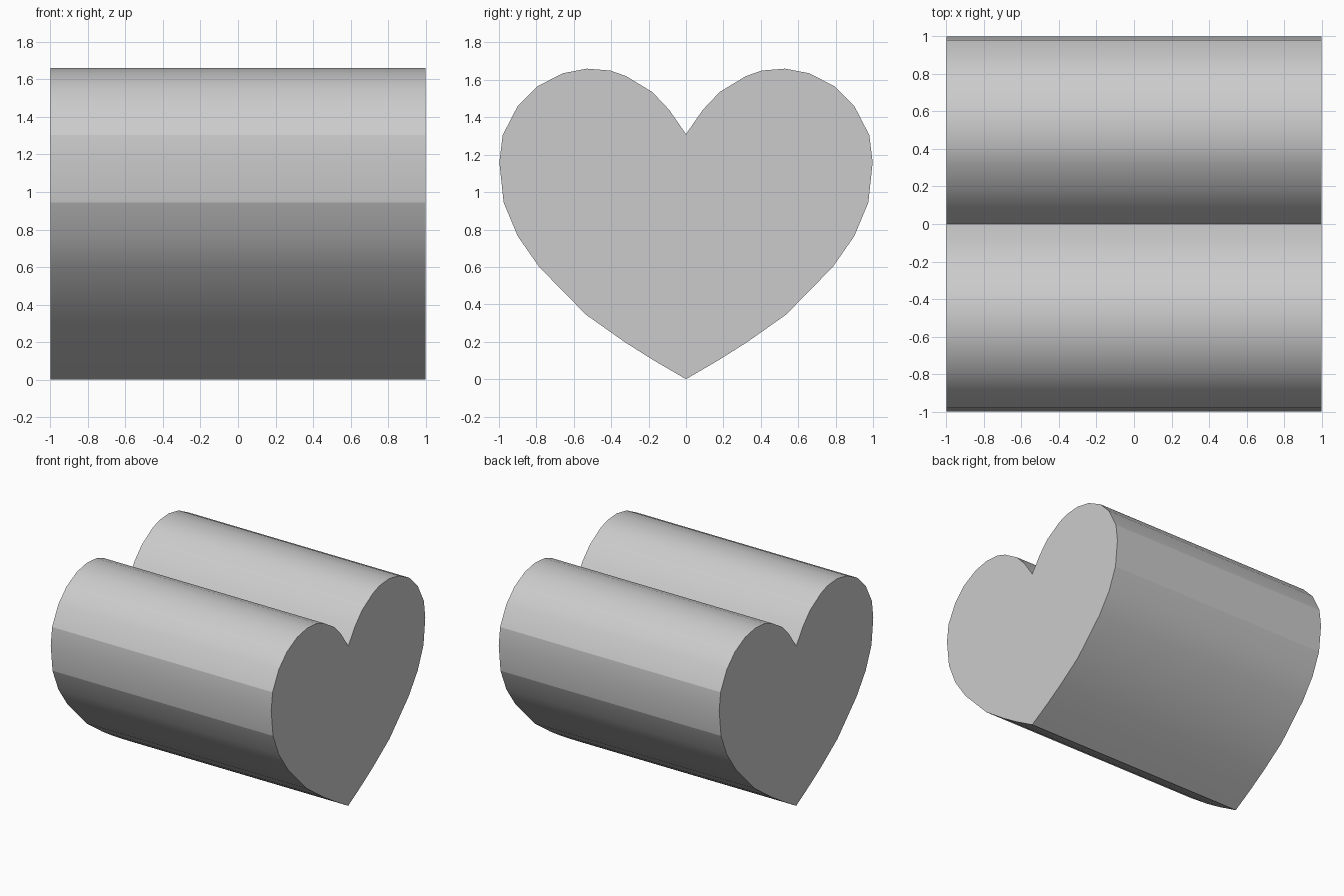
import bpy, bmesh, math

if "Cube" in bpy.data.objects:
    bpy.data.objects.remove(bpy.data.objects["Cube"])

# Right half of the heart outline (y, z), bottom tip to top notch
half = [(0, 0), (.18, .105), (.33, .20), (.535, .345), (.785, .60), (.90, .765),
        (.975, .945), (.998, 1.16), (.98, 1.305), (.90, 1.46), (.795, 1.565),
        (.66, 1.635), (.53, 1.66), (.405, 1.65), (.32, 1.62), (.18, 1.535),
        (.09, 1.44), (0, 1.31)]
outline = half + [(-y, z) for y, z in reversed(half[1:-1])]

# Heart-shaped prism: one face extruded along x
bm = bmesh.new()
cap = bm.faces.new([bm.verts.new((-1, y, z)) for y, z in outline])
ext = bmesh.ops.extrude_face_region(bm, geom=[cap], use_keep_orig=True)
verts = [g for g in ext["geom"] if isinstance(g, bmesh.types.BMVert)]
bmesh.ops.translate(bm, verts=verts, vec=(2, 0, 0))
bmesh.ops.recalc_face_normals(bm, faces=bm.faces)

# Smooth walls, with creases at the caps, tip, notch and side bands
for f in bm.faces:
    f.smooth = len(f.verts) == 4
for e in bm.edges:
    z = e.verts[0].co.z
    along_x = abs(e.verts[0].co.x - e.verts[1].co.x) > 1
    side_band = along_x and any(abs(z - b) < .001 for b in (.945, 1.305))
    e.smooth = not (side_band or e.calc_face_angle(0) > math.radians(30))

mesh = bpy.data.meshes.new("heart_prism")
bm.to_mesh(mesh)
bm.free()
bpy.context.collection.objects.link(bpy.data.objects.new("heart_prism", mesh))
